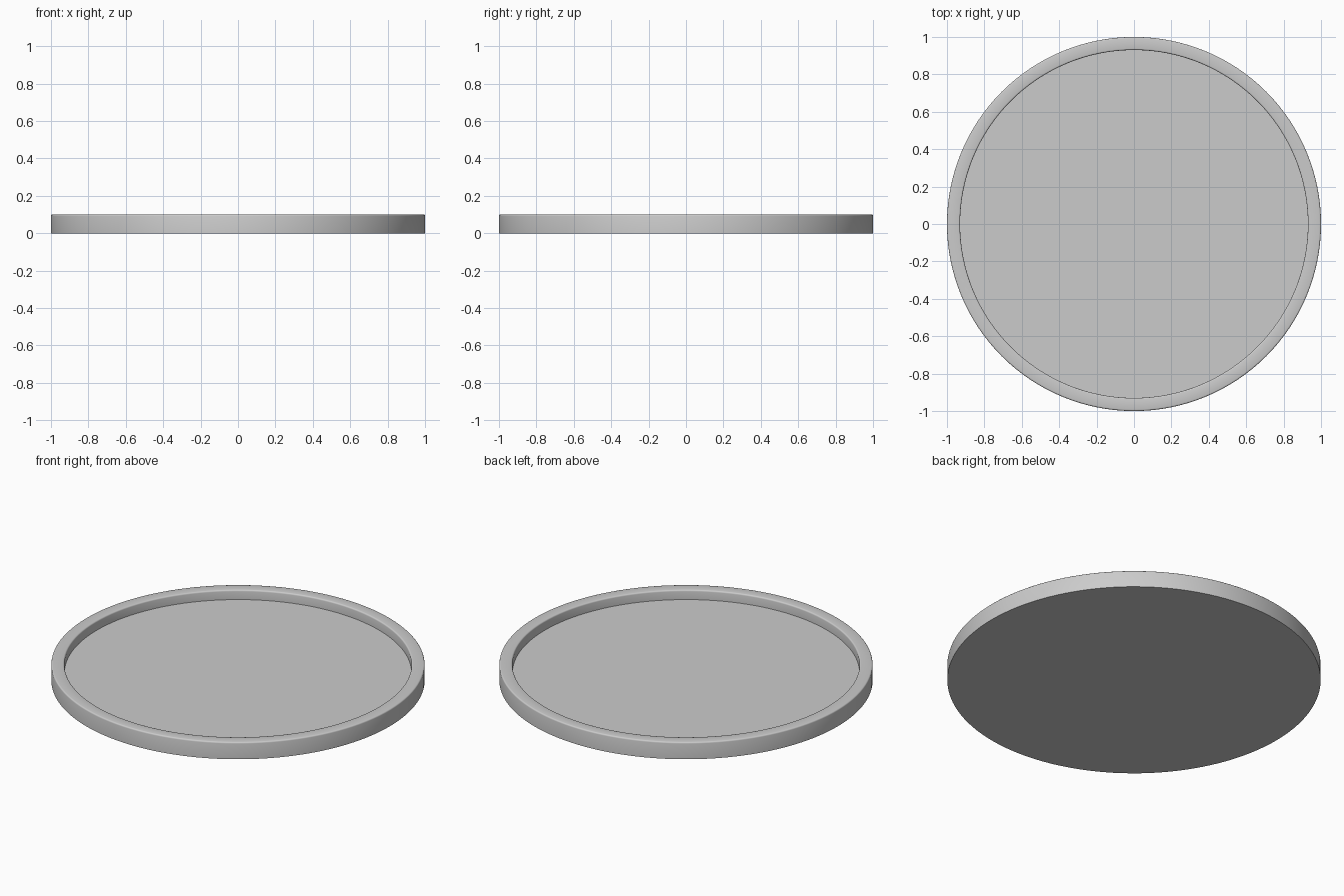
import bpy, bmesh, math

if "Cube" in bpy.data.objects:
    bpy.data.objects.remove(bpy.data.objects["Cube"])

SEGMENTS = 128
R_OUT, R_IN = 1.0, 0.93
HEIGHT, FLOOR = 0.1, 0.044
ROUND = 0.008


def corner(cx, cz, a0, a1, steps=3):
    """Points of a small rounded rim corner."""
    angles = [math.radians(a0 + (a1 - a0) * i / steps) for i in range(steps + 1)]
    return [(cx + ROUND * math.cos(a), cz + ROUND * math.sin(a)) for a in angles]


# Half section of the tray: base, outer wall, rounded rim, inner wall, floor
profile = [(0, 0), (R_OUT, 0)]
profile += corner(R_OUT - ROUND, HEIGHT - ROUND, 0, 90)
profile += corner(R_IN + ROUND, HEIGHT - ROUND, 90, 180)
profile += [(R_IN, FLOOR), (0, FLOOR)]

# Turn the section around z
bm = bmesh.new()
verts = [bm.verts.new((r, 0, z)) for r, z in profile]
edges = [bm.edges.new(pair) for pair in zip(verts, verts[1:])]
bmesh.ops.spin(bm, geom=verts + edges, cent=(0, 0, 0), axis=(0, 0, 1),
               angle=math.tau, steps=SEGMENTS, use_duplicate=False)
bmesh.ops.remove_doubles(bm, verts=bm.verts, dist=1e-5)
bmesh.ops.recalc_face_normals(bm, faces=bm.faces)
mesh = bpy.data.meshes.new("round_tray")
bm.to_mesh(mesh)
bm.free()

tray = bpy.data.objects.new("round_tray", mesh)
bpy.context.collection.objects.link(tray)
bpy.context.view_layer.objects.active = tray
tray.select_set(True)
bpy.ops.object.shade_smooth_by_angle(angle=math.radians(35))
